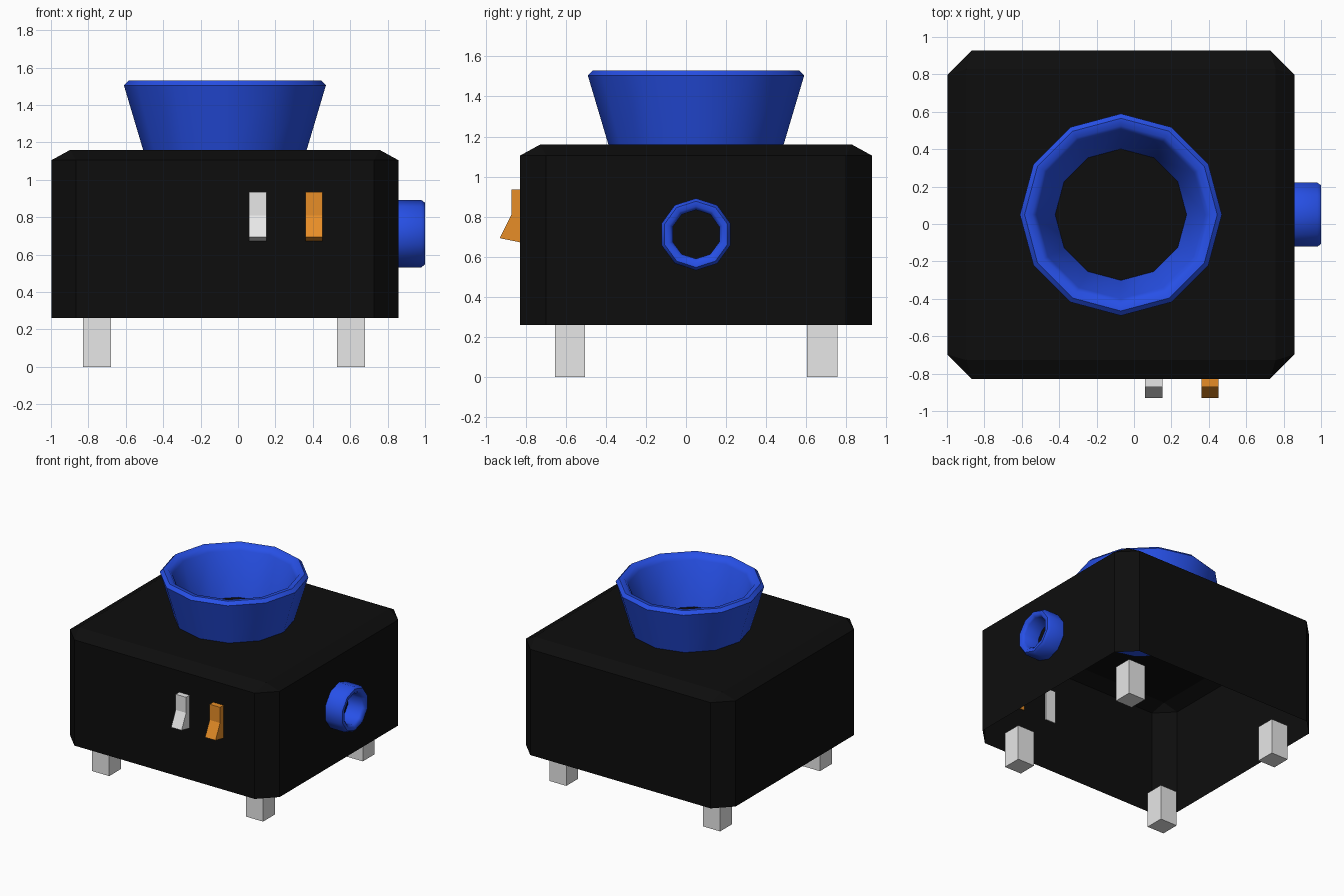
import bpy, bmesh, math
from mathutils import Matrix

cube = bpy.data.objects.get("Cube")
if cube:
    bpy.data.objects.remove(cube, do_unlink=True)


def material(name, rgb):
    mat = bpy.data.materials.new(name)
    mat.use_nodes = True
    mat.diffuse_color = (*rgb, 1)
    mat.node_tree.nodes["Principled BSDF"].inputs["Base Color"].default_value = (*rgb, 1)
    return mat


black = material("black", (0.004, 0.004, 0.004))
blue = material("blue", (0.02, 0.08, 0.8))
grey = material("light grey", (0.8, 0.8, 0.8))
orange = material("orange", (0.8, 0.27, 0.02))


def finish(name, bm, mat, smooth=None):
    bmesh.ops.recalc_face_normals(bm, faces=bm.faces[:])
    mesh = bpy.data.meshes.new(name)
    bm.to_mesh(mesh)
    bm.free()
    mesh.materials.append(mat)
    obj = bpy.data.objects.new(name, mesh)
    bpy.context.collection.objects.link(obj)
    if smooth:
        bpy.ops.object.select_all(action='DESELECT')
        obj.select_set(True)
        bpy.context.view_layer.objects.active = obj
        bpy.ops.object.shade_smooth_by_angle(angle=math.radians(smooth))
    return obj


def lathe(name, profile, sides, matrix, mat):
    """Closed (radius, height) profile turned around its local z axis."""
    bm = bmesh.new()
    rings = []
    for i in range(sides):
        a = math.tau * i / sides
        rings.append([bm.verts.new((r * math.cos(a), r * math.sin(a), h)) for r, h in profile])
    n = len(profile)
    for i in range(sides):
        a, b = rings[i], rings[(i + 1) % sides]
        for j in range(n):
            k = (j + 1) % n
            bm.faces.new((a[j], b[j], b[k], a[k]))
    bm.transform(matrix)
    return finish(name, bm, mat, smooth=50)


# Housing: chamfered box, open underneath
cx, cy = -0.07, 0.05
hx, hy = 0.927, 0.878
cut, inset = 0.13, 0.1
bottom, shoulder, top = 0.26, 1.105, 1.16
bm = bmesh.new()
for sx in (-1, 1):
    for sy in (-1, 1):
        for z in (bottom, shoulder):
            bm.verts.new((cx + sx * (hx - cut), cy + sy * hy, z))
            bm.verts.new((cx + sx * hx, cy + sy * (hy - cut), z))
        bm.verts.new((cx + sx * (hx - inset), cy + sy * (hy - inset), top))
bmesh.ops.convex_hull(bm, input=bm.verts[:])
bmesh.ops.dissolve_limit(bm, angle_limit=0.02, verts=bm.verts[:], edges=bm.edges[:])
bm.normal_update()
under = [f for f in bm.faces if f.calc_center_median().z < bottom + 0.01]
bmesh.ops.delete(bm, geom=under, context='FACES_ONLY')
finish("housing", bm, black)

# Hopper: thick flared funnel on top
lathe("hopper",
      [(0.432, 1.142), (0.54, 1.505), (0.515, 1.53), (0.475, 1.525), (0.45, 1.49), (0.346, 1.142)],
      12, Matrix.Translation((cx, cy, 0)), blue)

# Outlet: short thick ring on the left side
lathe("outlet_ring",
      [(0.18, 0.85), (0.18, 0.98), (0.165, 1.0), (0.14, 1.0), (0.122, 0.98), (0.122, 0.85)],
      10, Matrix.Translation((0, cy, 0.712)) @ Matrix.Rotation(math.pi / 2, 4, 'Y'), blue)

# Rocker switches on the front
rocker = [(-0.818, 0.935), (-0.872, 0.935), (-0.872, 0.81), (-0.93, 0.693), (-0.818, 0.67)]
for name, x, mat in (("grey_switch", 0.06, grey), ("orange_switch", 0.36, orange)):
    bm = bmesh.new()
    face = bm.faces.new([bm.verts.new((x, y, z)) for y, z in rocker])
    side = bmesh.ops.extrude_face_region(bm, geom=[face], use_keep_orig=True)
    moved = [v for v in side["geom"] if isinstance(v, bmesh.types.BMVert)]
    bmesh.ops.translate(bm, verts=moved, vec=(0.092, 0, 0))
    finish(name, bm, mat)

# Four square legs
leg_width, leg_height = 0.15, 0.285
for side, x in (("right", -0.755), ("left", 0.605)):
    for end, y in (("front", -0.58), ("back", 0.68)):
        bm = bmesh.new()
        bmesh.ops.create_cube(bm, size=1)
        bm.transform(Matrix.Translation((x, y, leg_height / 2))
                     @ Matrix.Diagonal((leg_width, leg_width, leg_height, 1)))
        finish(f"{end}_{side}_leg", bm, grey)
